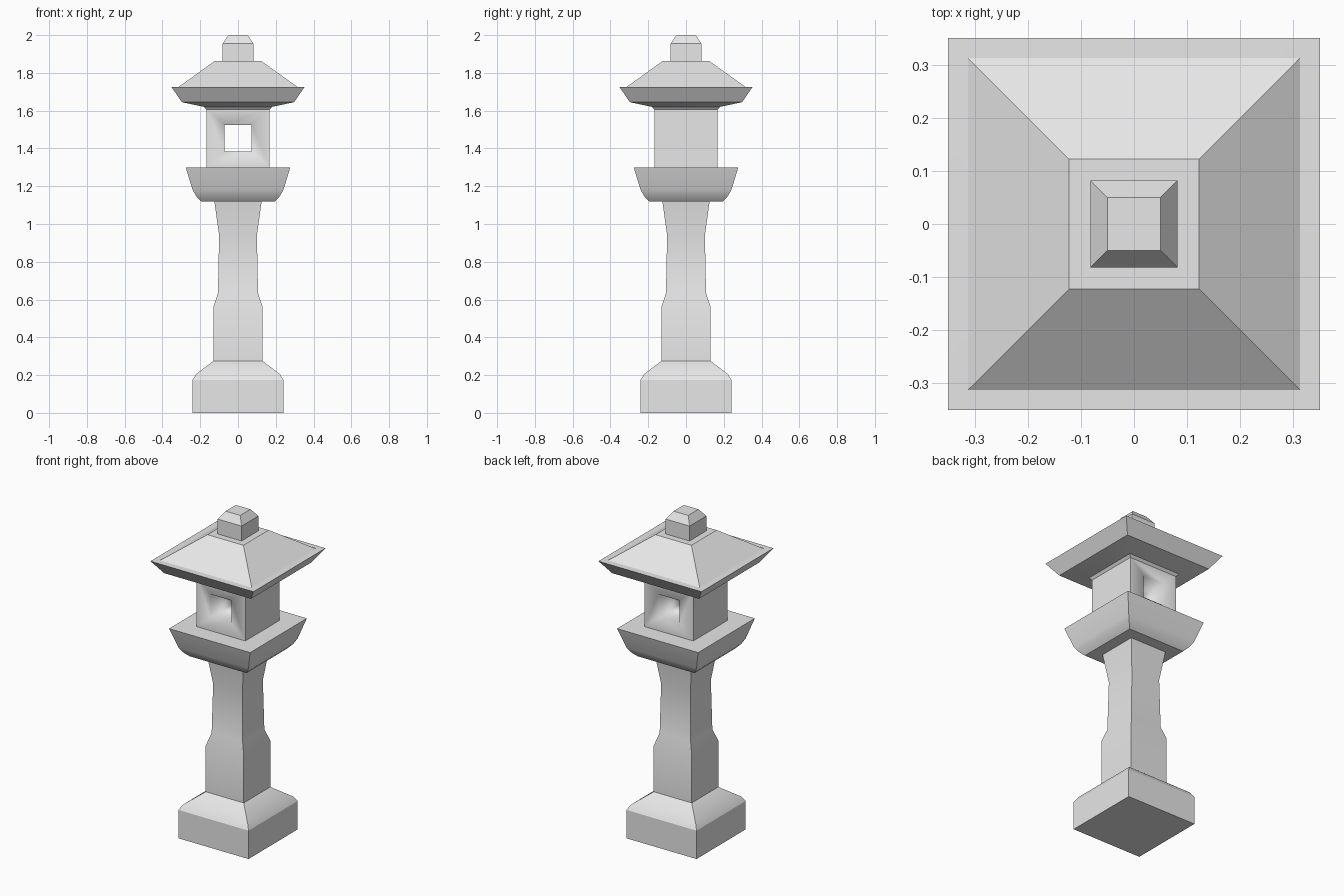
import bpy, bmesh, math

if "Cube" in bpy.data.objects:
    bpy.data.objects.remove(bpy.data.objects["Cube"], do_unlink=True)

# Single stone colour
stone = bpy.data.materials.new("stone grey")
stone.use_nodes = True
STONE = (0.8, 0.8, 0.8, 1.0)
stone.diffuse_color = STONE
bsdf = next(n for n in stone.node_tree.nodes if n.type == 'BSDF_PRINCIPLED')
bsdf.inputs["Base Color"].default_value = STONE

CORNERS = [(-1, -1), (1, -1), (1, 1), (-1, 1)]


def finish(bm, name, is_sharp):
    """Turn a bmesh into a smooth-shaded object with chosen sharp edges."""
    bmesh.ops.recalc_face_normals(bm, faces=bm.faces)
    for f in bm.faces:
        f.smooth = True
    for e in bm.edges:
        e.smooth = not is_sharp(e)
    mesh = bpy.data.meshes.new(name)
    bm.to_mesh(mesh)
    bm.free()
    mesh.materials.append(stone)
    obj = bpy.data.objects.new(name, mesh)
    bpy.context.collection.objects.link(obj)
    return obj


def bridge(bm, a, b):
    """Join two four-sided loops with quads."""
    for i in range(4):
        j = (i + 1) % 4
        bm.faces.new((a[i], a[j], b[j], b[i]))


def square_stack(name, profile):
    """Closed square solid from (half width, height) pairs, bottom to top."""
    bm = bmesh.new()
    rings = [[bm.verts.new((x * r, y * r, z)) for x, y in CORNERS]
             for r, z in profile]
    for low, high in zip(rings, rings[1:]):
        bridge(bm, low, high)
    bm.faces.new(rings[0])
    bm.faces.new(rings[-1])
    limit = math.radians(30)
    return finish(bm, name, lambda e: e.calc_face_angle(0) > limit)


# Foot with sloped shoulders
square_stack("base", [(0.24, 0), (0.24, 0.175), (0.222, 0.205), (0.13, 0.275)])

# Waisted post
square_stack("post", [(0.13, 0.275), (0.13, 0.56), (0.106, 0.635),
                      (0.1, 0.94), (0.125, 1.12)])

# Flared platform under the light chamber
square_stack("platform", [(0.195, 1.12), (0.222, 1.148), (0.24, 1.18),
                          (0.277, 1.3)])

# Roof with undercut eaves and flat rim
square_stack("roof", [(0.167, 1.605), (0.18, 1.62), (0.297, 1.645),
                      (0.352, 1.725), (0.314, 1.726), (0.123, 1.863)])

# Cap stone
square_stack("finial", [(0.082, 1.863), (0.082, 1.955), (0.05, 2.0)])


# Light chamber with a window running front to back
HALF, LOW, HIGH = 0.167, 1.3, 1.61
bm = bmesh.new()


def upright_loop(half_x, half_z, mid_z, y):
    return [bm.verts.new((x * half_x, y, mid_z + z * half_z)) for x, z in CORNERS]


outer, window = [], []
for y in (-HALF, HALF):
    outer.append(upright_loop(HALF, (HIGH - LOW) / 2, (HIGH + LOW) / 2, y))
    window.append(upright_loop(0.071, 0.07, 1.455, y))
    bridge(bm, outer[-1], window[-1])
bridge(bm, *outer)
bridge(bm, *window)
outer_verts = set(outer[0] + outer[1])
finish(bm, "light_chamber", lambda e: all(v in outer_verts for v in e.verts))
